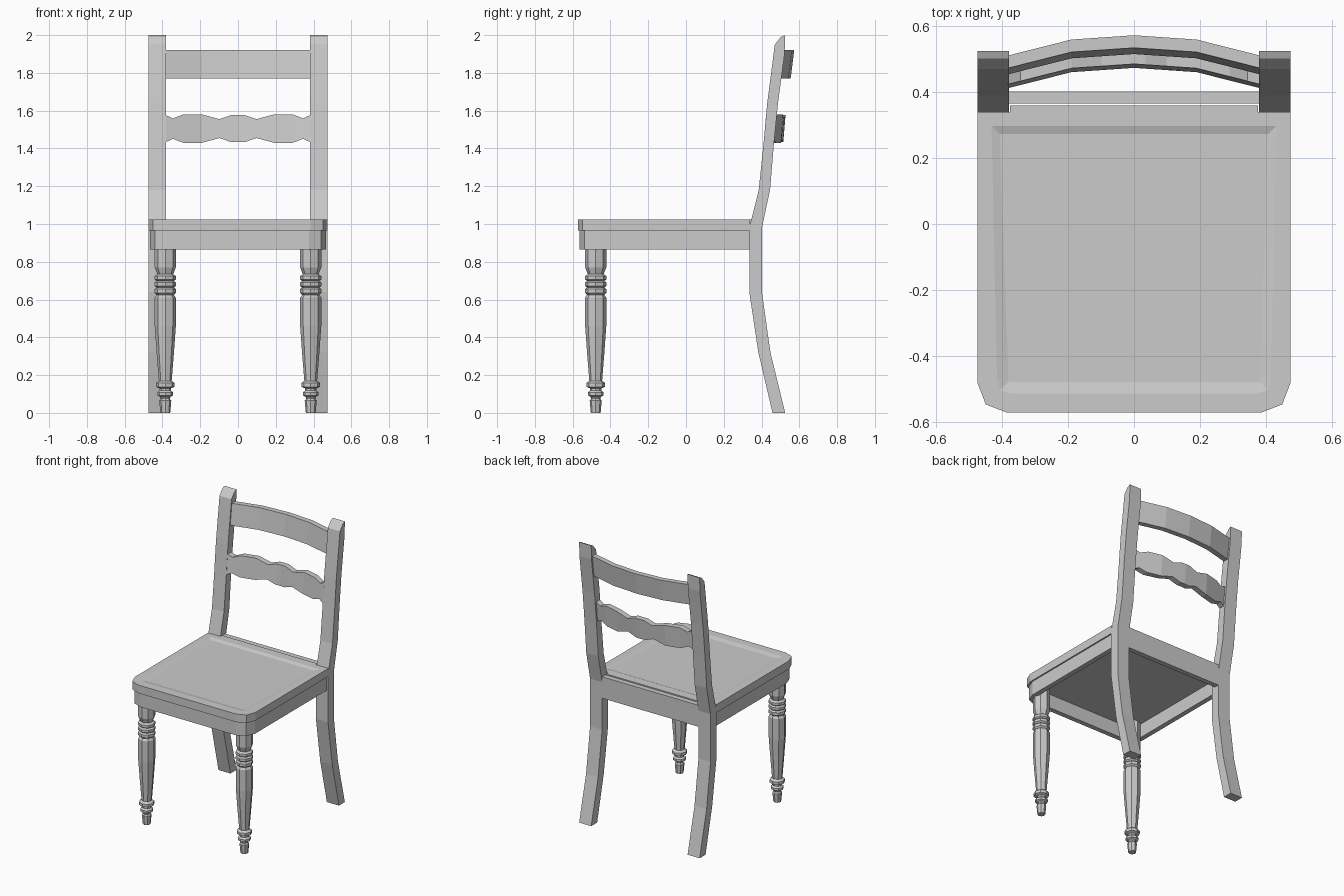
import bpy, bmesh, math

cube = bpy.data.objects.get("Cube")
if cube:
    bpy.data.objects.remove(cube, do_unlink=True)

grey = bpy.data.materials.new("plain grey")
grey.use_nodes = True
grey.diffuse_color = (0.6, 0.6, 0.6, 1)
grey.node_tree.nodes["Principled BSDF"].inputs["Base Color"].default_value = (0.6, 0.6, 0.6, 1)


def finish(bm, name):
    bmesh.ops.recalc_face_normals(bm, faces=bm.faces)
    mesh = bpy.data.meshes.new(name)
    bm.to_mesh(mesh)
    bm.free()
    mesh.materials.append(grey)
    obj = bpy.data.objects.new(name, mesh)
    bpy.context.collection.objects.link(obj)
    return obj


def prism(bm, points, offset):
    """Extrude a polygon of 3D points by an offset; return the far cap."""
    near = [bm.verts.new(p) for p in points]
    far = [bm.verts.new([a + b for a, b in zip(p, offset)]) for p in points]
    bm.faces.new(near)
    cap = bm.faces.new(far)
    n = len(near)
    for i in range(n):
        j = (i + 1) % n
        bm.faces.new((near[i], near[j], far[j], far[i]))
    return cap


def box(name, x0, x1, y0, y1, z0, z1):
    bm = bmesh.new()
    prism(bm, [(x0, y0, z0), (x1, y0, z0), (x1, y1, z0), (x0, y1, z0)], (0, 0, z1 - z0))
    return finish(bm, name)


def rounded_front(half, front, back, z):
    """Seat outline: straight back, clipped front corners."""
    side = [(half, back), (half, front + 0.09), (half - 0.025, front + 0.025), (half - 0.09, front)]
    return [(x, y, z) for x, y in side] + [(-x, y, z) for x, y in reversed(side)]


# Seat board with a slightly dished top
bm = bmesh.new()
top = prism(bm, rounded_front(0.475, -0.573, 0.34, 0.965), (0, 0, 0.058))
bmesh.ops.recalc_face_normals(bm, faces=bm.faces)
bmesh.ops.inset_region(bm, faces=[top], thickness=0.06)
bmesh.ops.inset_region(bm, faces=[top], thickness=0.035, depth=-0.008)
finish(bm, "seat")
box("seat_back_edge", -0.377, 0.377, 0.339, 0.36, 0.965, 1.023)

# Apron around the front and sides, open at the back
bm = bmesh.new()
outer = rounded_front(0.465, -0.563, 0.337, 0.865)
inner = rounded_front(0.43, -0.528, 0.337, 0.865)
prism(bm, outer + inner[::-1], (0, 0, 0.1))
finish(bm, "seat_apron")
box("back_apron", -0.38, 0.38, 0.366, 0.402, 0.865, 1.018)

# Rear posts: one bent profile running from floor to top
post_front = [(0.458, 0), (0.383, 0.32), (0.335, 0.64), (0.335, 0.98), (0.385, 1.18),
              (0.41, 1.42), (0.43, 1.64), (0.47, 1.95), (0.502, 1.99)]
post_back = [(0.525, 2), (0.522, 1.9), (0.487, 1.64), (0.465, 1.42), (0.445, 1.18),
             (0.402, 0.98), (0.402, 0.64), (0.447, 0.32), (0.525, 0)]
for side, x in (("right", -0.475), ("left", 0.38)):
    bm = bmesh.new()
    prism(bm, [(x, y, z) for y, z in post_front + post_back], (0.095, 0, 0))
    finish(bm, side + "_rear_post")


def bow(x):
    """How far a back rail sits forward of its middle."""
    a = abs(x)
    return 0.013 * a / 0.19 if a < 0.19 else 0.013 + 0.048 * (a - 0.19) / 0.19


def curved_rail(name, stations, y_low, y_high, thick):
    """Bowed rail; each station is x, bottom z, top z."""
    bm = bmesh.new()
    rings = []
    for x, low, high in stations:
        d = bow(x)
        corners = [(y_low, low), (y_high, high), (y_high + thick, high), (y_low + thick, low)]
        rings.append([bm.verts.new((x, y - d, z)) for y, z in corners])
    for a, b in zip(rings, rings[1:]):
        for i in range(4):
            j = (i + 1) % 4
            bm.faces.new((a[i], a[j], b[j], b[i]))
    bm.faces.new(rings[0])
    bm.faces.new(rings[-1])
    finish(bm, name)


curved_rail("top_rail", [(x, 1.77, 1.92) for x in (-0.385, -0.19, 0, 0.19, 0.385)],
            0.516, 0.535, 0.038)

# Middle rail: scalloped edges mirrored about its centre line
half_wave = [(0, 0.072), (0.035, 0.072), (0.098, 0.05), (0.19, 0.075),
             (0.29, 0.075), (0.345, 0.054), (0.385, 0.073)]
wave = [(-x, h) for x, h in half_wave[:0:-1]] + half_wave
curved_rail("middle_rail", [(x, 1.505 - h, 1.505 + h) for x, h in wave], 0.474, 0.486, 0.041)

# Turned front legs, eight-sided
turning = [(0.026, 0), (0.032, 0.065), (0.024, 0.075), (0.028, 0.085), (0.042, 0.092),
           (0.042, 0.108), (0.03, 0.118), (0.03, 0.13), (0.05, 0.138), (0.05, 0.158),
           (0.034, 0.17), (0.046, 0.32), (0.056, 0.46), (0.056, 0.61), (0.046, 0.625),
           (0.057, 0.635), (0.057, 0.655), (0.046, 0.663), (0.057, 0.672), (0.057, 0.69),
           (0.045, 0.698), (0.057, 0.706), (0.057, 0.724), (0.042, 0.734), (0.056, 0.77),
           (0.056, 0.966)]
for side, cx in (("right", -0.385), ("left", 0.385)):
    bm = bmesh.new()
    rings = []
    for r, z in turning:
        angles = [math.tau * k / 8 for k in range(8)]
        rings.append([bm.verts.new((cx + r * math.cos(t), -0.478 + r * math.sin(t), z)) for t in angles])
    for a, b in zip(rings, rings[1:]):
        for i in range(8):
            j = (i + 1) % 8
            bm.faces.new((a[i], a[j], b[j], b[i]))
    bm.faces.new(rings[0])
    bm.faces.new(rings[-1])
    finish(bm, side + "_front_leg")
